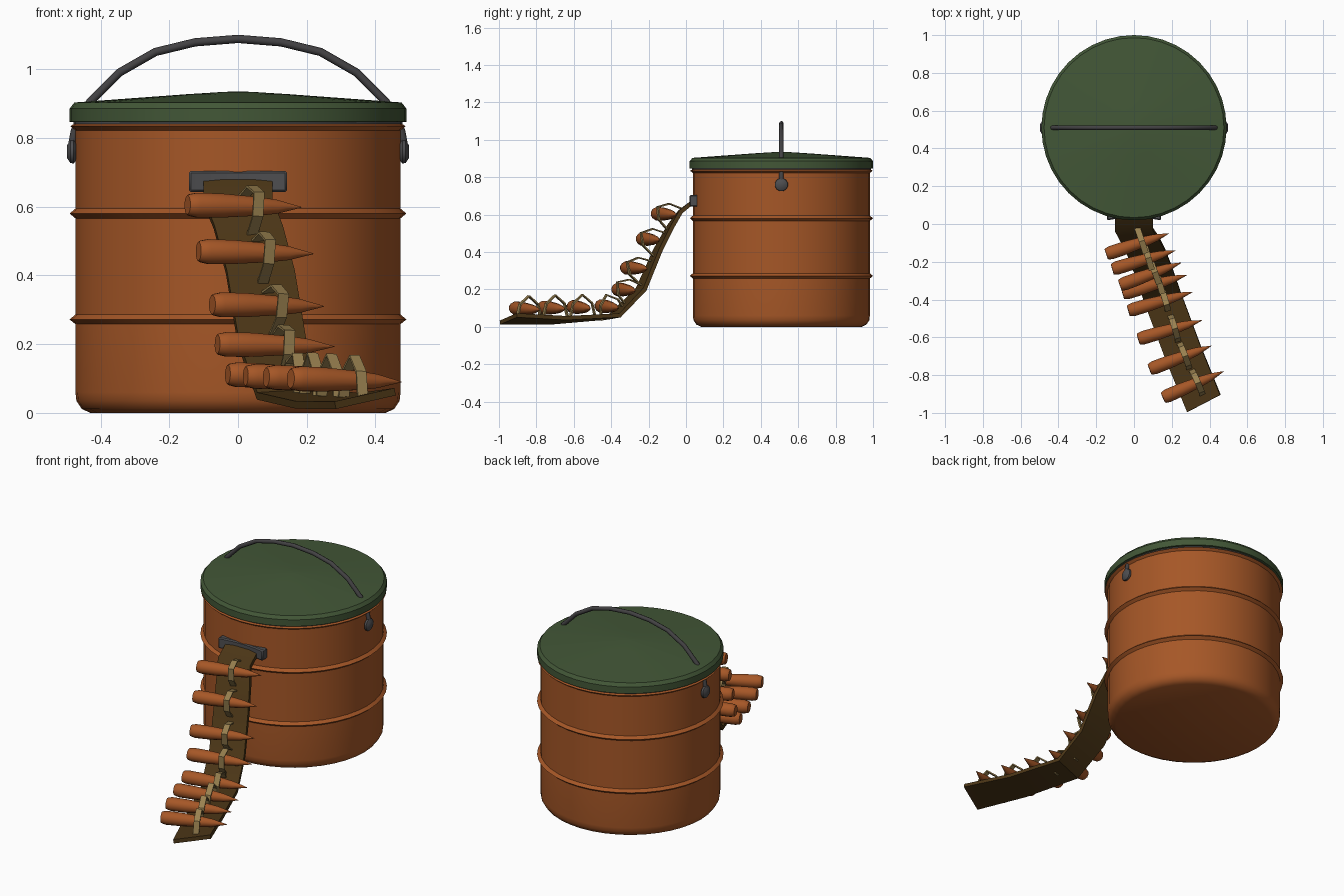
import bpy, bmesh, math
from mathutils import Vector

if "Cube" in bpy.data.objects:
    bpy.data.objects.remove(bpy.data.objects["Cube"])


def material(name, rgb):
    m = bpy.data.materials.new(name)
    m.use_nodes = True
    m.diffuse_color = (*rgb, 1)
    m.node_tree.nodes["Principled BSDF"].inputs["Base Color"].default_value = (*rgb, 1)
    return m


copper = material("copper orange", (0.38, 0.095, 0.02))
green = material("lid green", (0.055, 0.095, 0.038))
grey = material("dark grey metal", (0.075, 0.075, 0.08))
iron = material("handle iron", (0.055, 0.053, 0.056))
leather = material("belt leather", (0.07, 0.036, 0.008))
tan = material("strap tan", (0.32, 0.22, 0.08))


def finish(bm, name, mat, angle=35):
    bmesh.ops.remove_doubles(bm, verts=bm.verts, dist=1e-5)
    bmesh.ops.recalc_face_normals(bm, faces=bm.faces)
    mesh = bpy.data.meshes.new(name)
    bm.to_mesh(mesh)
    bm.free()
    mesh.materials.append(mat)
    ob = bpy.data.objects.new(name, mesh)
    bpy.context.collection.objects.link(ob)
    bpy.ops.object.select_all(action="DESELECT")
    ob.select_set(True)
    bpy.context.view_layer.objects.active = ob
    bpy.ops.object.shade_smooth_by_angle(angle=math.radians(angle))
    return ob


def skin(rings, name, mat, angle=35):
    """Join rings of points into a closed, capped tube."""
    bm = bmesh.new()
    rows = [[bm.verts.new(p) for p in ring] for ring in rings]
    n = len(rows[0])
    for a, b in zip(rows, rows[1:]):
        for i in range(n):
            j = (i + 1) % n
            bm.faces.new((a[i], a[j], b[j], b[i]))
    bm.faces.new(rows[0][::-1])
    bm.faces.new(rows[-1])
    return finish(bm, name, mat, angle)


def lathe(profile, start, axis, sides, name, mat, angle=35):
    """Turn (radius, distance) pairs around an axis."""
    start, axis = Vector(start), Vector(axis).normalized()
    u = axis.orthogonal().normalized()
    v = axis.cross(u)
    turns = [math.tau * i / sides for i in range(sides)]
    rings = [[start + axis * d + (u * math.cos(a) + v * math.sin(a)) * r
              for a in turns] for r, d in profile]
    return skin(rings, name, mat, angle)


def ribbon(path, sides, normals, width, thick, name, mat, angle=35):
    """Flat strip of rectangular section along a path."""
    rings = []
    for p, s, n in zip(path, sides, normals):
        s, n = s * width / 2, n * thick / 2
        rings.append([p - s - n, p + s - n, p + s + n, p - s + n])
    return skin(rings, name, mat, angle)


CENTRE = (0, 0.51, 0)
UP = (0, 0, 1)

# Drum with two rolled ribs and a rim
drum = [(0.43, 0), (0.455, 0.012), (0.47, 0.035), (0.473, 0.06)]
for z in (0.272, 0.58):
    drum += [(0.473, z - 0.014), (0.49, z), (0.473, z + 0.014)]
drum += [(0.473, 0.822), (0.488, 0.834), (0.478, 0.84)]
lathe(drum, CENTRE, UP, 40, "drum_body", copper)
lathe([(0.478, 0.838), (0.478, 0.848)], CENTRE, UP, 40, "rim_gasket", grey)

# Domed lid
lid = [(0.47, 0.845), (0.49, 0.847), (0.49, 0.885), (0.476, 0.903),
       (0.3, 0.916), (0.15, 0.927), (0.04, 0.934), (0.001, 0.935)]
lathe(lid, CENTRE, UP, 40, "lid", green)

# Carrying handle, an eight-sided bar bent in an arch
half = [(0.483, 0.775), (0.475, 0.82), (0.43, 0.905), (0.345, 0.99), (0.24, 1.05), (0.125, 1.078)]
arch = [(-x, z) for x, z in half] + [(0, 1.088)] + half[::-1]
path = [Vector((x, 0.51, z)) for x, z in arch]
rings = []
for i, p in enumerate(path):
    t = (path[min(i + 1, len(path) - 1)] - path[max(i - 1, 0)]).normalized()
    n = t.cross(Vector((0, 1, 0)))
    rings.append([p + 0.012 * (n * math.cos(a) + Vector((0, 1, 0)) * math.sin(a))
                  for a in [math.tau * k / 8 for k in range(8)]])
skin(rings, "handle", iron, 50)

# Handle pivots on both sides
for side, label in ((1, "left"), (-1, "right")):
    lathe([(0.025, 0), (0.036, 0.008), (0.034, 0.018), (0.018, 0.028)],
          (side * 0.47, 0.51, 0.76), (side, 0, 0), 12, label + "_handle_pivot", grey)

# Curved feed bracket on the drum front
rings = []
for x in (-0.143, -0.1, -0.05, 0, 0.05, 0.1, 0.143):
    y = 0.035 - 0.8 * x * x
    rings.append([(x, y, 0.642), (x, 0.07, 0.642), (x, 0.07, 0.704), (x, y, 0.704)])
bracket = skin(rings, "feed_bracket", grey)
bevel = bracket.modifiers.new("soft_edges", "BEVEL")
bevel.width, bevel.segments = 0.006, 1

# Belt hanging from the bracket and trailing along the ground
belt = [(0, 0.04, 0.67), (0, -0.03, 0.615), (0.03, -0.08, 0.54), (0.065, -0.15, 0.41),
        (0.1, -0.24, 0.2), (0.15, -0.385, 0.055), (0.26, -0.68, 0.035), (0.37, -0.95, 0.042)]
yaw = (0, 0.03, 0.1, 0.15, 0.2, 0.33, 0.4, 0.48)
roll = (0, 0, 0, 0, 0, 0.06, 0.12, 0.2)
path = [Vector(p) for p in belt]
sides, normals = [], []
for i, (a, r) in enumerate(zip(yaw, roll)):
    t = (path[min(i + 1, len(path) - 1)] - path[max(i - 1, 0)]).normalized()
    s = Vector((math.cos(a), math.sin(a), r)).normalized()
    sides.append(s)
    normals.append(t.cross(s).normalized())
ribbon(path, sides, normals, 0.2, 0.022, "belt", leather)

# Cartridges, as base position and tip position
rounds = [((-0.147, -0.16, 0.605), (0.185, -0.05, 0.598)),
          ((-0.115, -0.24, 0.47), (0.22, -0.14, 0.463)),
          ((-0.075, -0.325, 0.315), (0.25, -0.205, 0.31)),
          ((-0.06, -0.37, 0.2), (0.28, -0.27, 0.193)),
          ((-0.03, -0.46, 0.112), (0.31, -0.36, 0.1)),
          ((0.022, -0.61, 0.107), (0.36, -0.51, 0.097)),
          ((0.082, -0.77, 0.104), (0.41, -0.645, 0.094)),
          ((0.153, -0.92, 0.1), (0.475, -0.78, 0.09))]
shape = [(0.028, 0), (0.032, 0.015), (0.037, 0.08), (0.036, 0.3), (0.028, 0.62),
         (0.021, 0.78), (0.001, 1)]
rounds = [(Vector(a), Vector(b)) for a, b in rounds]
mids = [a.lerp(b, 0.57) for a, b in rounds]
loop = [(-0.07, -0.05), (-0.052, 0.025), (0, 0.07), (0.052, 0.025), (0.07, -0.05)]

for i, (a, b) in enumerate(rounds):
    size = (b - a).length
    lathe([(r, d * size) for r, d in shape], a, b - a, 12, f"cartridge_{i + 1}", copper)
    # Strap arched over the cartridge
    t = (mids[min(i + 1, 7)] - mids[max(i - 1, 0)]).normalized()
    s = (b - a).normalized()
    n = t.cross(s).normalized()
    t = s.cross(n)
    pts = [mids[i] + t * u + n * v for u, v in loop]
    outward = [(t * u + n * (v + 0.05)).normalized() for u, v in loop]
    ribbon(pts, [s] * 5, outward, 0.032, 0.008, f"strap_{i + 1}", tan)
